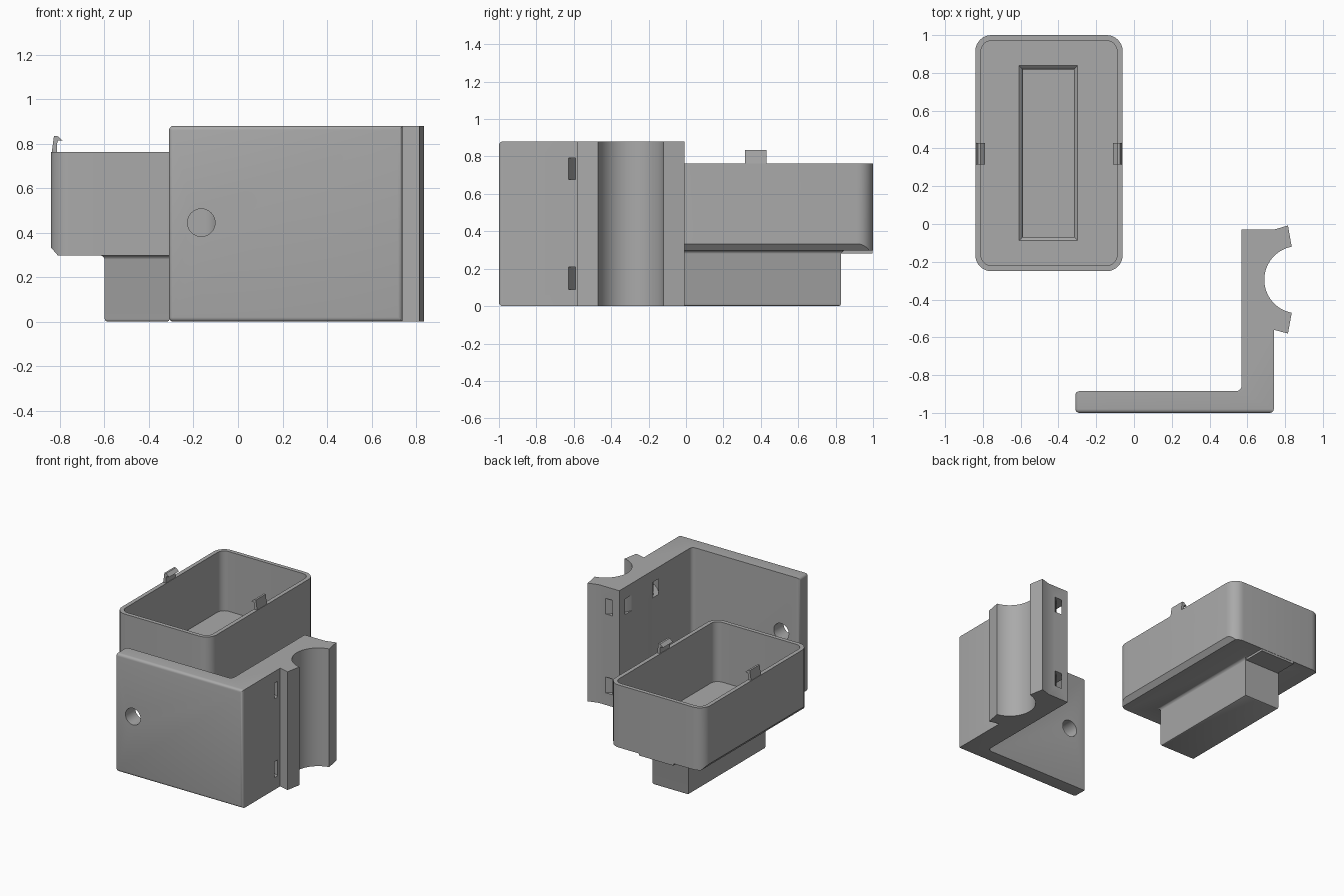
import bpy, bmesh, math
from mathutils import Vector

if "Cube" in bpy.data.objects:
    bpy.data.objects.remove(bpy.data.objects["Cube"])

grey = bpy.data.materials.new("plain grey")
grey.diffuse_color = (0.40, 0.40, 0.40, 1)
grey.use_nodes = True
grey.node_tree.nodes["Principled BSDF"].inputs["Base Color"].default_value = grey.diffuse_color


def finish(name, bm):
    bmesh.ops.recalc_face_normals(bm, faces=bm.faces)
    mesh = bpy.data.meshes.new(name)
    bm.to_mesh(mesh)
    bm.free()
    mesh.materials.append(grey)
    ob = bpy.data.objects.new(name, mesh)
    bpy.context.collection.objects.link(ob)
    return ob


def loft(rings):
    """Closed solid through rings that share a point count."""
    bm = bmesh.new()
    vs = [[bm.verts.new(p) for p in r] for r in rings]
    n = len(vs[0])
    for a, b in zip(vs, vs[1:]):
        for i in range(n):
            bm.faces.new((a[i], a[(i + 1) % n], b[(i + 1) % n], b[i]))
    bm.faces.new(vs[0][::-1])
    bm.faces.new(vs[-1])
    bmesh.ops.recalc_face_normals(bm, faces=bm.faces)
    return bm


def prism(pts, z0, z1):
    return loft([[(x, y, z) for x, y in pts] for z in (z0, z1)])


def arc(cx, cy, r, a0, a1, n):
    return [(cx + r * math.cos(math.radians(a0 + (a1 - a0) * i / n)),
             cy + r * math.sin(math.radians(a0 + (a1 - a0) * i / n))) for i in range(n + 1)]


def round_rect(cx, cy, hx, hy, r, n=8):
    pts = []
    for sx, sy, a in ((1, 1, 0), (-1, 1, 90), (-1, -1, 180), (1, -1, 270)):
        pts += arc(cx + sx * (hx - r), cy + sy * (hy - r), r, a, a + 90, n)
    return pts


def boolean(ob, tool, op='DIFFERENCE'):
    mod = ob.modifiers.new("cut", 'BOOLEAN')
    mod.operation, mod.solver, mod.object = op, 'EXACT', tool
    bpy.context.view_layer.objects.active = ob
    bpy.ops.object.modifier_apply(modifier=mod.name)
    bpy.data.objects.remove(tool)


def smooth(ob, angle=35):
    bpy.ops.object.select_all(action='DESELECT')
    ob.select_set(True)
    bpy.context.view_layer.objects.active = ob
    bpy.ops.object.shade_smooth_by_angle(angle=math.radians(angle))


# Corner bracket with pole saddle: one profile extruded upwards
CX, CY, H = 0.868, -0.295, 0.88
profile = [(-0.31, -1), (0.74, -1), (0.74, -0.56), (0.815, -0.58)]
profile += arc(CX, CY, 0.178, 259.3, 100.7, 32)
profile += [(0.815, -0.008), (0.74, -0.03), (0.57, -0.03)]
profile += arc(0.54, -0.855, 0.03, 0, -90, 6)
profile += [(-0.31, -0.885)]
bm = prism(profile, 0, H)
edges = [e for e in bm.edges if all(v.co.y < -0.99 for v in e.verts)
         or all(v.co.x < -0.30 for v in e.verts)]
bmesh.ops.bevel(bm, geom=edges, offset=0.02, segments=4, profile=0.5, affect='EDGES')
bracket = finish("corner_bracket", bm)

# Curved strap channels around the saddle
for z0, z1 in ((0.09, 0.208), (0.677, 0.793)):
    bm = bmesh.new()
    n = 64
    rings = []
    for r, z in ((0.322, z0), (0.358, z0), (0.358, z1), (0.322, z1)):
        rings.append([bm.verts.new((CX + r * math.cos(2 * math.pi * i / n),
                                    CY + r * math.sin(2 * math.pi * i / n), z)) for i in range(n)])
    for k in range(4):
        a, b = rings[k], rings[(k + 1) % 4]
        for i in range(n):
            bm.faces.new((a[i], a[(i + 1) % n], b[(i + 1) % n], b[i]))
    boolean(bracket, finish("strap_cutter", bm))

# Screw hole through the front plate
hole = [(-0.165 + x, 0.445 + z) for x, z in arc(0, 0, 0.062, 0, 348.75, 31)]
boolean(bracket, finish("hole_cutter", loft([[(x, y, z) for x, z in hole] for y in (-1.1, -0.8)])))
smooth(bracket)

# Cup body with the lower long edges chamfered
BX, BY, HX, HY = -0.45, 0.375, 0.39, 0.625
bm = prism(round_rect(BX, BY, HX, HY, 0.085), 0.298, 0.763)
for s in (-1, 1):
    res = bmesh.ops.bisect_plane(bm, geom=bm.verts[:] + bm.edges[:] + bm.faces[:],
                                 plane_co=Vector((BX + s * HX, 0, 0.333)),
                                 plane_no=Vector((s * 0.035, 0, -0.03)), clear_outer=True)
    bmesh.ops.holes_fill(bm, edges=[e for e in bm.edges if e.is_boundary])
cup = finish("cup", bm)


def box_rings(levels):
    """Rectangular foot shape; levels are (z, growth)."""
    return loft([[(-0.453 + sx * (0.147 + g), 0.375 + sy * (0.455 + g), z)
                  for sx, sy in ((1, 1), (-1, 1), (-1, -1), (1, -1))] for z, g in levels])


# Hollow foot flaring into the cup floor
boolean(cup, finish("foot", box_rings([(0, -0.012), (0.004, -0.004), (0.014, 0), (0.28, 0),
                                       (0.286, 0.002), (0.294, 0.008), (0.30, 0.02), (0.31, 0.02)])), 'UNION')
# Thin rib between the foot and the back edge
rib = [(-0.595, 0.80), (-0.311, 0.80), (-0.311, 0.998), (-0.595, 0.998)]
boolean(cup, finish("rib", prism(rib, 0.282, 0.305)), 'UNION')
# Cup cavity and foot cavity
boolean(cup, finish("cavity", prism(round_rect(BX, BY, HX - 0.03, HY - 0.03, 0.055), 0.318, 0.9)))
boolean(cup, finish("pocket", box_rings([(0.012, -0.012), (0.29, -0.012), (0.298, -0.010),
                                         (0.308, -0.004), (0.318, 0.008), (0.36, 0.008)])))
smooth(cup)

# Snap hooks on both long rims
hook = [(-0.39, 0.74), (-0.377, 0.835), (-0.362, 0.835), (-0.338, 0.814),
        (-0.358, 0.814), (-0.364, 0.80), (-0.364, 0.74)]
for s, name in ((1, "left_snap_hook"), (-1, "right_snap_hook")):
    finish(name, loft([[(BX + s * x, y, z) for x, z in hook] for y in (0.315, 0.43)]))
